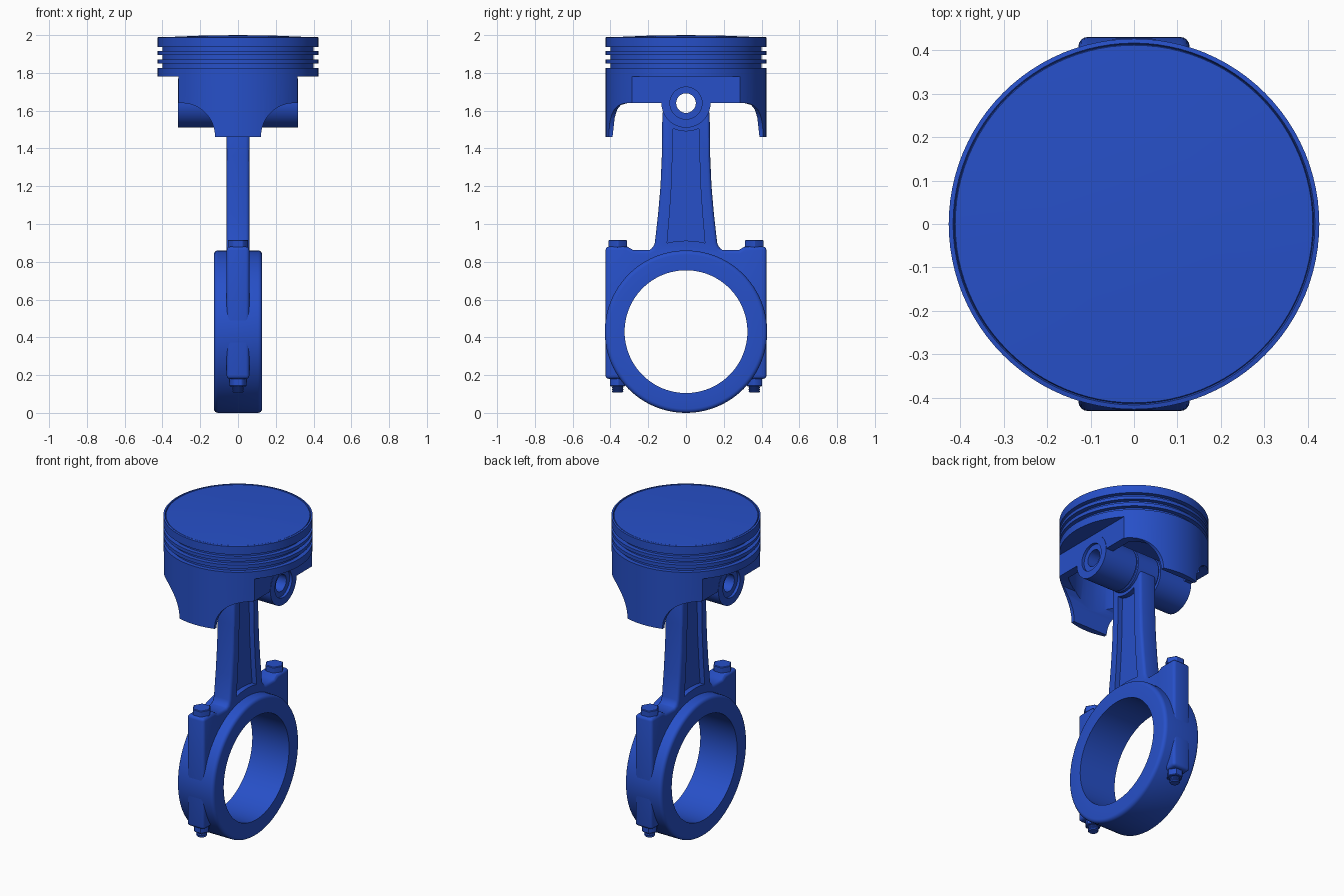
import bpy, bmesh, math
from math import sin, cos, pi, radians
from mathutils import Matrix, Vector

if "Cube" in bpy.data.objects:
    bpy.data.objects.remove(bpy.data.objects["Cube"], do_unlink=True)

blue = bpy.data.materials.new("blue_metal")
blue.use_nodes = True
blue.diffuse_color = (0.02, 0.08, 0.58, 1)
blue.node_tree.nodes["Principled BSDF"].inputs["Base Color"].default_value = blue.diffuse_color

PIN_Z, CRANK_Z = 1.64, 0.43


def finish(name, bm):
    bmesh.ops.recalc_face_normals(bm, faces=bm.faces)
    mesh = bpy.data.meshes.new(name)
    bm.to_mesh(mesh)
    bm.free()
    mesh.materials.append(blue)
    ob = bpy.data.objects.new(name, mesh)
    bpy.context.collection.objects.link(ob)
    return ob


def prism(name, pts, axis, lo, hi):
    """Extrude a 2D outline along an axis from lo to hi."""
    place = {"x": lambda a, b, d: (d, a, b),
             "y": lambda a, b, d: (a, d, b),
             "z": lambda a, b, d: (a, b, d)}[axis]
    bm = bmesh.new()
    face = bm.faces.new([bm.verts.new(place(a, b, lo)) for a, b in pts])
    out = bmesh.ops.extrude_face_region(bm, geom=[face])
    verts = [g for g in out["geom"] if isinstance(g, bmesh.types.BMVert)]
    bmesh.ops.translate(bm, verts=verts, vec=place(0, 0, hi - lo))
    return finish(name, bm)


def circle(r, a=0, b=0, n=64, start=0):
    return [(a + r * cos(start + 2 * pi * i / n), b + r * sin(start + 2 * pi * i / n))
            for i in range(n)]


def lathe(name, profile, closed=False, n=96, matrix=Matrix()):
    """Spin a (radius, height) profile around z, then place it."""
    bm = bmesh.new()
    vs = [bm.verts.new((r, 0, z)) for r, z in profile]
    edges = [bm.edges.new(p) for p in zip(vs, vs[1:])]
    if closed:
        edges.append(bm.edges.new((vs[-1], vs[0])))
    bmesh.ops.spin(bm, geom=vs + edges, axis=(0, 0, 1), cent=(0, 0, 0),
                   angle=2 * pi, steps=n, use_merge=True)
    bmesh.ops.remove_doubles(bm, verts=bm.verts, dist=1e-5)
    bm.transform(matrix)
    return finish(name, bm)


def apply(ob, mod):
    bpy.context.view_layer.objects.active = ob
    bpy.ops.object.modifier_apply(modifier=mod.name)


def boolean(ob, tool, operation="DIFFERENCE"):
    mod = ob.modifiers.new("bool", "BOOLEAN")
    mod.operation, mod.solver, mod.object = operation, "EXACT", tool
    apply(ob, mod)
    bpy.data.objects.remove(tool, do_unlink=True)


def bevel(ob, width, segments=3, angle=40):
    mod = ob.modifiers.new("bevel", "BEVEL")
    mod.width, mod.segments = width, segments
    mod.limit_method, mod.angle_limit = "ANGLE", radians(angle)
    apply(ob, mod)


def mirrored(half):
    return half + [(-a, b) for a, b in reversed(half)]


# Piston: domed crown, ring grooves and a full cylinder for the skirt
R = 0.426
profile = [(0, 2.0), (0.2, 1.997), (0.411, 1.988), (0.413, 1.983), (0.416, 1.99), (R, 1.988)]
for top, bottom in ((1.937, 1.915), (1.895, 1.872), (1.85, 1.826)):
    profile += [(R, top), (0.4, top), (0.4, bottom), (R, bottom)]
profile += [(R, 1.46), (0, 1.46)]
piston = lathe("piston", profile)

# Flat sides, scalloped skirt corners and raised side walls
for s in (-1, 1):
    x0, x1 = sorted((0.315 * s, 0.6 * s))
    boolean(piston, prism("side_cut", [(-1, 1.3), (1, 1.3), (1, 1.78), (-1, 1.78)], "x", x0, x1))
    boolean(piston, prism("scallop_cut", circle(0.175, 0.297 * s, 1.465), "y", -1, 1))
arch = mirrored([(0.388, 1.3), (0.388, 1.47), (0.378, 1.56), (0.365, 1.605), (0.345, 1.63), (0.31, 1.64)])
boolean(piston, prism("arch_cut", arch, "x", -1, 1))

# Hollow underside with the two pin bosses put back in
hollow = [(max(-0.265, min(0.265, a)), b) for a, b in circle(0.375, n=60, start=0.05)]
boolean(piston, prism("hollow_cut", hollow, "z", 1.5, 1.83))
for s in (-1, 1):
    x0, x1 = sorted((0.09 * s, 0.317 * s))
    boolean(piston, prism("boss", circle(0.13, 0, PIN_Z), "x", x0, x1), "UNION")
boolean(piston, prism("pin_bore", circle(0.085, 0, PIN_Z), "x", -1, 1))

# Hollow wrist pin
turn = Matrix.Rotation(pi / 2, 4, "Y")
pin = lathe("wrist_pin", [(0.052, -0.3), (0.086, -0.3), (0.086, 0.3), (0.052, 0.3)], True, 64,
            Matrix.Translation((0, 0, PIN_Z)) @ turn)

# Connecting rod: tapered beam and bolt shoulders in one outline
outline = mirrored([(0.3, 0.18), (0.426, 0.18), (0.426, 0.88), (0.31, 0.88), (0.28, 0.862),
                    (0.195, 0.862), (0.175, 0.872), (0.165, 0.9), (0.148, 1.05),
                    (0.135, 1.2), (0.128, 1.36), (0.125, 1.6)])
rod = prism("connecting_rod", outline, "x", -0.06, 0.06)
bevel(rod, 0.018)
boolean(rod, prism("crank_bore", circle(0.335, 0, CRANK_Z), "x", -1, 1))
boolean(rod, prism("pin_bore", circle(0.1, 0, PIN_Z), "x", -1, 1))

# Recessed web on both faces of the beam
web = mirrored([(0, 0.912), (0.06, 0.908), (0.1, 0.9), (0.087, 1.05), (0.077, 1.2),
                (0.072, 1.35), (0.07, 1.505), (0.035, 1.494), (0, 1.49)])
web = web[:8] + [web[8]] + web[10:-1]
for s in (-1, 1):
    x0, x1 = sorted((0.028 * s, 0.1 * s))
    boolean(rod, prism("web_cut", web, "x", x0, x1))

# Rod eyes
small_eye = lathe("small_end", [(0.085, -0.08), (0.125, -0.08), (0.13, -0.075), (0.13, 0.075),
                                (0.125, 0.08), (0.085, 0.08)], True, 64,
                  Matrix.Translation((0, 0, PIN_Z)) @ turn)
ring = [(0.325, 0.128), (0.408, 0.128)]
ring += [(0.408 + 0.022 * sin(t * pi / 8), 0.106 + 0.022 * cos(t * pi / 8)) for t in range(1, 5)]
big_eye = lathe("big_end", ring + [(r, -h) for r, h in reversed(ring)], True, 96,
                Matrix.Translation((0, 0, CRANK_Z)) @ turn)
parts = [piston, pin, rod, small_eye, big_eye]

# Bolts: hex head, nut and threaded tip on each shoulder
for side, s in (("left", 1), ("right", -1)):
    y = 0.362 * s
    head = prism(f"bolt_head_{side}", circle(0.056, 0, y, 6), "z", 0.875, 0.916)
    nut = prism(f"bolt_nut_{side}", circle(0.047, 0, y, 6), "z", 0.14, 0.19)
    bevel(head, 0.004, 1)
    bevel(nut, 0.004, 1)
    thread = [(0, 0.108), (0.026, 0.108)]
    for k in range(4):
        thread += [(0.031, 0.114 + 0.01 * k), (0.027, 0.119 + 0.01 * k)]
    tip = lathe(f"bolt_thread_{side}", thread + [(0.027, 0.17), (0, 0.17)], n=24,
                matrix=Matrix.Translation((0, y, 0)))
    parts += [head, nut, tip]

# Smooth curved faces, keep edges sharp
bpy.ops.object.select_all(action="DESELECT")
for ob in parts:
    ob.select_set(True)
bpy.context.view_layer.objects.active = piston
bpy.ops.object.shade_smooth_by_angle(angle=radians(30))
